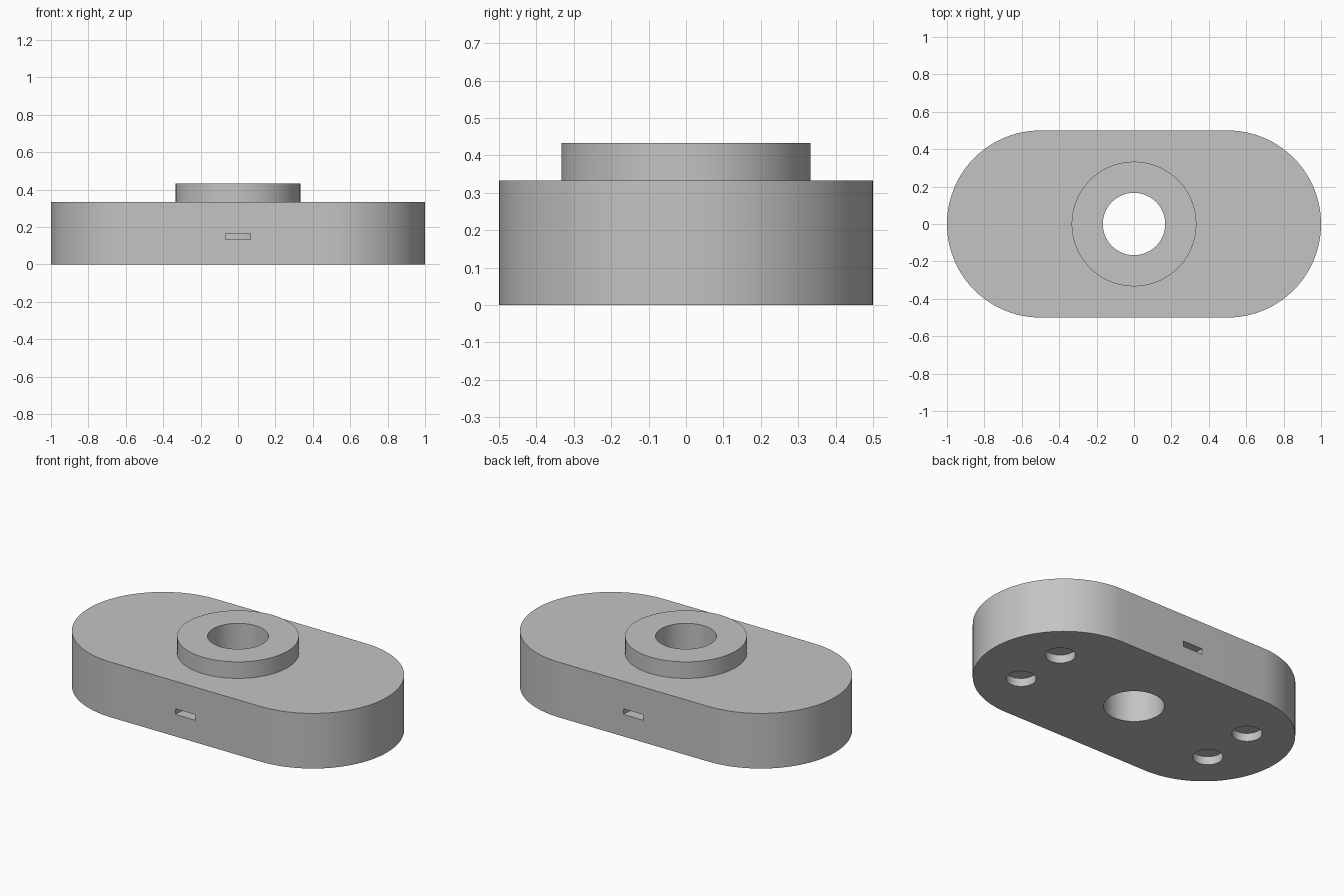
import bpy, bmesh, math

cube = bpy.data.objects.get("Cube")
if cube:
    bpy.data.objects.remove(cube, do_unlink=True)

GREY = (0.55, 0.55, 0.55, 1)
grey = bpy.data.materials.new("plain grey")
grey.use_nodes = True
grey.diffuse_color = GREY
grey.node_tree.nodes["Principled BSDF"].inputs["Base Color"].default_value = GREY

BODY_TOP, HUB_TOP, FLOOR = 1 / 3, 0.433, 0.133
HUB_R, BORE_R = 1 / 3, 1 / 6
SEGMENTS = 96


def circle(r, x=0, y=0, start=0, sweep=2 * math.pi, n=SEGMENTS):
    return [(x + r * math.cos(start + sweep * i / n),
             y + r * math.sin(start + sweep * i / n)) for i in range(n)]


def prism(name, outline, z0, z1):
    """Extrude a flat outline from z0 up to z1."""
    bm = bmesh.new()
    face = bm.faces.new([bm.verts.new((x, y, z0)) for x, y in outline])
    top = bmesh.ops.extrude_face_region(bm, geom=[face])["geom"]
    verts = [v for v in top if isinstance(v, bmesh.types.BMVert)]
    bmesh.ops.translate(bm, vec=(0, 0, z1 - z0), verts=verts)
    bmesh.ops.recalc_face_normals(bm, faces=bm.faces)
    mesh = bpy.data.meshes.new(name)
    bm.to_mesh(mesh)
    bm.free()
    mesh.materials.append(grey)
    obj = bpy.data.objects.new(name, mesh)
    bpy.context.collection.objects.link(obj)
    return obj


def cut(target, cutter):
    """Subtract the cutter, apply the result and discard the cutter."""
    cutter.hide_render = True
    mod = target.modifiers.new("cut", "BOOLEAN")
    mod.operation, mod.solver, mod.object = "DIFFERENCE", "EXACT", cutter
    bpy.context.view_layer.objects.active = target
    bpy.ops.object.modifier_apply(modifier=mod.name)
    bpy.data.objects.remove(cutter, do_unlink=True)


# Rounded body with straight front and back
half = SEGMENTS // 2
outline = []
for side, start in ((1, -math.pi / 2), (-1, math.pi / 2)):
    outline += circle(0.5, 0.5 * side, 0, start, math.pi, half)
    outline.append((0.5 * side, 0.5 * side))
body = prism("body", outline, 0, BODY_TOP)

# Central bore and the socket that holds the hub
cut(body, prism("bore_cutter", circle(BORE_R), -0.1, 0.6))
cut(body, prism("socket_cutter", circle(HUB_R), FLOOR, 0.6))

# Narrow slots in the front and back, and shallow round holes underneath
for side in (-1, 1):
    y0, y1 = 0.25 * side, 0.6 * side
    slot = [(-0.067, y0), (0.067, y0), (0.067, y1), (-0.067, y1)]
    cut(body, prism("slot_cutter", slot, FLOOR, 0.167))
    for end in (-1, 1):
        hole = circle(0.083, 0.667 * end, 0.167 * side, n=48)
        cut(body, prism("hole_cutter", hole, -0.1, 0.05))

# Raised hub seated in the body
hub = prism("hub", circle(HUB_R), FLOOR, HUB_TOP)
cut(hub, prism("hub_bore_cutter", circle(BORE_R), -0.1, 0.6))

# Smooth the round walls, keep the rims sharp
for obj in (body, hub):
    bpy.ops.object.select_all(action="DESELECT")
    obj.select_set(True)
    bpy.context.view_layer.objects.active = obj
    bpy.ops.object.shade_smooth_by_angle(angle=math.radians(30))
